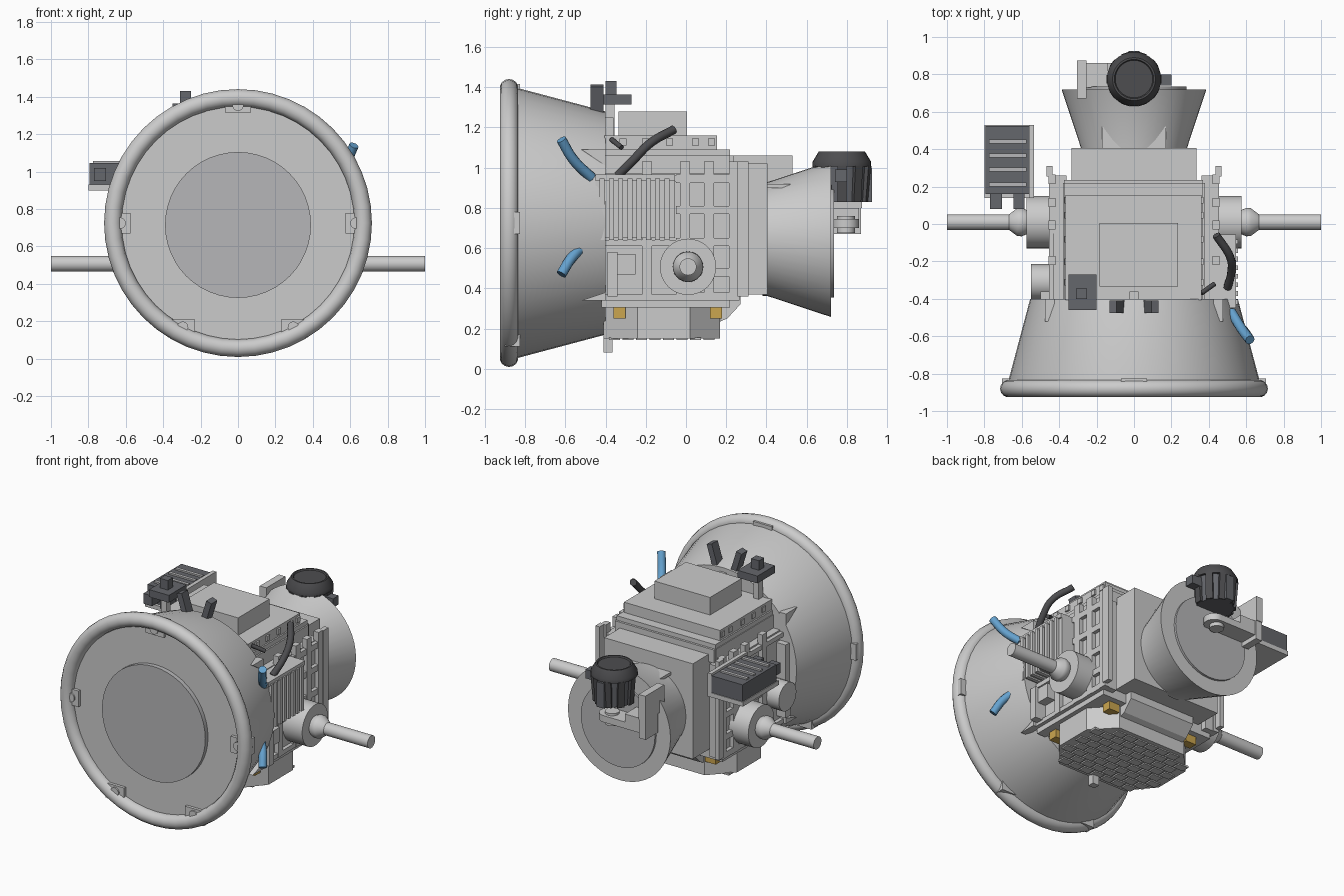
import bpy, bmesh, math
from mathutils import Vector, Matrix


def material(name, col):
    m = bpy.data.materials.new(name)
    m.diffuse_color = (*col, 1)
    return m


DARK = material("dark_grey", (0.13, 0.135, 0.15))
BLACK = material("black_rubber", (0.075, 0.075, 0.08))
BLUE = material("blue", (0.13, 0.36, 0.62))
GOLD = material("gold", (0.6, 0.38, 0.08))
SHADE = material("shaded_grey", (0.47, 0.47, 0.48))


def finish(name, bm, mat=None, smooth=False):
    bmesh.ops.recalc_face_normals(bm, faces=bm.faces)
    me = bpy.data.meshes.new(name)
    bm.to_mesh(me)
    bm.free()
    ob = bpy.data.objects.new(name, me)
    bpy.context.collection.objects.link(ob)
    if mat:
        me.materials.append(mat)
    if smooth:
        bpy.ops.object.select_all(action='DESELECT')
        ob.select_set(True)
        bpy.context.view_layer.objects.active = ob
        bpy.ops.object.shade_smooth_by_angle(angle=math.radians(35))
    return ob


def boxes(name, items, mat=None, mirror=False, tilt=0):
    """Several boxes (x0, x1, y0, y1, z0, z1) in one object, optionally leaning outward."""
    bm = bmesh.new()
    for x0, x1, y0, y1, z0, z1 in items:
        for s in ((1, -1) if mirror else (1,)):
            mtx = Matrix.Translation((s * (x0 + x1) / 2, (y0 + y1) / 2, (z0 + z1) / 2))
            mtx = mtx @ Matrix.Rotation(s * tilt, 4, 'Y') @ Matrix.Diagonal((x1 - x0, y1 - y0, z1 - z0, 1))
            bmesh.ops.create_cube(bm, size=1, matrix=mtx)
    return finish(name, bm, mat)


def lathe(name, profile, axis, centre, mat=None, n=40):
    """Spin (radius, height) pairs round an axis, closing both ends."""
    bm = bmesh.new()
    rot = Vector((0, 0, 1)).rotation_difference(Vector(axis)).to_matrix()
    rings = [[bm.verts.new(Vector(centre) + rot @ Vector((
        r * math.cos(2 * math.pi * i / n), r * math.sin(2 * math.pi * i / n), h)))
        for i in range(n)] for r, h in profile]
    for a, b in zip(rings, rings[1:]):
        for i in range(n):
            bm.faces.new((a[i], a[(i + 1) % n], b[(i + 1) % n], b[i]))
    bm.faces.new(rings[0])
    bm.faces.new(rings[-1])
    return finish(name, bm, mat, True)


def prism(name, pts, vec, mat=None):
    """Extrude a flat outline along a vector."""
    bm = bmesh.new()
    a = [bm.verts.new(p) for p in pts]
    b = [bm.verts.new(Vector(p) + Vector(vec)) for p in pts]
    bm.faces.new(a)
    bm.faces.new(b)
    for i in range(len(a)):
        j = (i + 1) % len(a)
        bm.faces.new((a[i], a[j], b[j], b[i]))
    return finish(name, bm, mat)


def hose(name, pts, r, mat):
    cu = bpy.data.curves.new(name, 'CURVE')
    cu.dimensions = '3D'
    cu.bevel_depth, cu.bevel_resolution, cu.use_fill_caps = r, 3, True
    sp = cu.splines.new('BEZIER')
    sp.bezier_points.add(len(pts) - 1)
    for p, co in zip(sp.bezier_points, pts):
        p.co = co
        p.handle_left_type = p.handle_right_type = 'AUTO'
    cu.materials.append(mat)
    bpy.context.collection.objects.link(bpy.data.objects.new(name, cu))


# Front bell, lens and rim
C = 0.725
lathe("front_bell", [(0.555, -0.40), (0.672, -0.84), (0.672, -0.88)], (0, 1, 0), (0, 0, C), n=48)
lathe("front_lens", [(0.39, -0.87), (0.39, -0.91)], (0, 1, 0), (0, 0, C - 0.01), SHADE, 48)
bpy.ops.mesh.primitive_torus_add(major_segments=48, minor_segments=14, major_radius=0.669, minor_radius=0.047,
                                 location=(0, -0.88, C), rotation=(math.pi / 2, 0, 0))
bpy.context.object.name = "front_rim"
bpy.ops.object.shade_smooth_by_angle(angle=math.radians(40))
for i, deg in enumerate((90, 0, 180, -62, -118)):
    ux, uz = math.cos(math.radians(deg)), math.sin(math.radians(deg))
    x, z = 0.64 * ux, C + 0.64 * uz
    w, h = (0.065, 0.055) if abs(ux) > 0.9 else (0.07, 0.05)
    boxes(f"rim_clip_{i}", [(x - w, x + w, -0.90, -0.825, z - h, z + h)])
    lathe(f"rim_clip_knob_{i}", [(0.03, -0.91), (0.03, -0.87)], (0, 1, 0), (0.63 * ux, 0, C + 0.63 * uz), n=16)

# Main housing with stepped roof
boxes("main_housing", [(-0.38, 0.38, -0.45, 0.22, 0.33, 1.06), (-0.43, 0.43, -0.42, 0.22, 0.34, 0.97)])
boxes("roof_steps", [(-0.375, 0.37, -0.41, 0.22, 1.04, 1.09), (-0.365, 0.36, -0.405, 0.155, 1.09, 1.16),
                     (-0.185, 0.235, -0.335, 0.005, 1.16, 1.28), (-0.375, 0.37, 0.19, 0.235, 0.97, 1.06)])
boxes("roof_studs", [(0.36, 0.372, y, y + 0.035, 1.11, 1.145) for y in (-0.33, -0.22, -0.10, 0.03, 0.11)], mirror=True)

# Lattice on both side walls
boxes("side_lattice",
      [(0.42, 0.458, y, y + 0.05, 0.34, 1.03) for y in (-0.22, -0.03, 0.09, 0.215)] +
      [(0.42, 0.455, -0.05, 0.26, z, z + 0.04) for z in (0.34, 0.46, 0.61, 0.77, 0.925)] +
      [(0.42, 0.455, -0.42, -0.05, z, z + 0.03) for z in (0.34, 0.61, 0.93)] +
      [(0.435, 0.467, 0.255, 0.31, 0.36, 1.03), (0.36, 0.43, 0.22, 0.26, 0.34, 0.97)], mirror=True)
for s in (-1, 1):
    for z, dz in ((0.34, 0.04), (1.09, -0.08)):
        prism(f"corner_gusset_{s}_{z}", [(s * 0.475, -0.52, z), (s * 0.475, -0.40, z), (s * 0.475, -0.40, z + dz)],
              (-s * 0.05, 0, 0))

# Trunnions, right radiator and left side drum
for s, side in ((1, "right"), (-1, "left")):
    lathe(f"trunnion_{side}", [(0.14, 0.42), (0.14, 0.575), (0.065, 0.575), (0.076, 0.60), (0.074, 0.625),
                               (0.042, 0.668), (0.042, 1.0)], (s, 0, 0), (0, 0.01, 0.507), n=32)
boxes("radiator_fins", [(0.42, 0.555, -0.43 + i * 0.046, -0.405 + i * 0.046, 0.64, 0.945) for i in range(8)])
boxes("radiator_core", [(0.42, 0.535, -0.45, -0.055, 0.65, 0.94), (0.42, 0.545, -0.45, -0.055, 0.935, 0.965)])
boxes("right_side_boxes", [(0.42, 0.49, -0.38, -0.25, 0.47, 0.57), (0.42, 0.51, -0.39, -0.34, 0.36, 0.58)])
lathe("left_drum", [(0.095, 0.42), (0.095, 0.55)], (-1, 0, 0), (0, -0.31, 0.58), n=24)
boxes("left_side_posts", [(-0.50, -0.42, -0.42, -0.36, 0.40, 0.90)])

# Belly: chassis plate, chamfered block, staggered tiles, gold mounts
boxes("chassis_plate", [(-0.43, 0.43, -0.42, 0.22, 0.305, 0.345)])
pts = [(-0.26, -0.41), (0.26, -0.41), (0.40, -0.24), (0.40, 0.02), (0.26, 0.17), (-0.26, 0.17), (-0.40, 0.02),
       (-0.40, -0.24)]
prism("belly_block", [(x, y, 0.15) for x, y in pts], (0, 0, 0.16))
tiles = []
for r in range(8):
    for c in range(-4, 5):
        x, y = c * 0.085 + (r % 2) * 0.042, -0.355 + r * 0.067
        if abs(x) + abs(y + 0.12) < 0.53 and abs(x) < 0.36:
            tiles.append((x - 0.036, x + 0.036, y - 0.028, y + 0.028, 0.142, 0.155))
boxes("belly_tiles", tiles)
boxes("gold_mounts", [(0.30, 0.38, -0.36, -0.30, 0.25, 0.305), (0.27, 0.35, 0.12, 0.18, 0.25, 0.305)], GOLD, True)
prism("belly_hatch", [(-0.25, 0.17, 0.235), (-0.25, 0.205, 0.25), (-0.25, 0.27, 0.32), (-0.25, 0.27, 0.37),
                      (-0.25, 0.17, 0.37)], (0.5, 0, 0))
boxes("belly_pin", [(-0.025, 0.025, -0.41, -0.365, 0.08, 0.33)])

# Rear neck, rear cone and rear lens
boxes("rear_neck", [(-0.335, 0.335, 0.20, 0.405, 0.37, 1.02), (-0.17, 0.17, 0.40, 0.52, 0.90, 0.92)])
lathe("rear_cone", [(0.283, 0.38), (0.283, 0.405), (0.387, 0.72)], (0, 1, 0), (0, 0, 0.645), n=48)
lathe("rear_lens", [(0.28, 0.71), (0.28, 0.735)], (0, 1, 0), (0, 0, 0.635), SHADE, 40)

# Dark ribbed cap with swing bracket
K = (0, 0.775, 0)
lathe("cap_body", [(0.118, 0.83), (0.13, 1.02)], (0, 0, 1), K, DARK, 32)
lathe("cap_lid", [(0.145, 1.005), (0.145, 1.03), (0.115, 1.08), (0.105, 1.08), (0.10, 1.072)], (0, 0, 1), K, BLACK, 32)
bm = bmesh.new()
for i in range(10):
    m = Matrix.Translation(K) @ Matrix.Rotation(i * math.pi / 5, 4, 'Z') @ Matrix.Translation((0.127, 0, 0.92))
    m = m @ Matrix.Rotation(0.08, 4, 'Y') @ Matrix.Diagonal((0.025, 0.045, 0.18, 1))
    bmesh.ops.create_cube(bm, size=1, matrix=m)
finish("cap_ribs", bm, BLACK)
boxes("cap_clips", [(0.12, 0.20, 0.74, 0.80, 0.93, 0.99), (-0.03, 0.03, 0.88, 0.925, 0.83, 1.0)], DARK)
boxes("bracket", [(-0.305, -0.255, 0.67, 0.875, 0.80, 0.97), (-0.305, -0.255, 0.735, 0.87, 0.67, 0.80),
                  (-0.26, -0.14, 0.73, 0.86, 0.70, 0.80), (-0.26, 0.02, 0.73, 0.86, 0.70, 0.745)])
lathe("bracket_arm_end", [(0.065, 0.70), (0.065, 0.745)], (0, 0, 1), (0.02, 0.795, 0), n=24)
lathe("bracket_pivot", [(0.045, 0.675), (0.045, 0.76)], (0, 0, 1), (0.0, 0.795, 0), n=20)

# Slatted box on the left rear
boxes("vent_box", [(-0.795, -0.56, 0.16, 0.525, 0.91, 1.045), (-0.77, -0.705, 0.08, 0.17, 0.95, 1.02),
                   (-0.645, -0.585, 0.08, 0.17, 0.95, 1.02)], DARK)
boxes("vent_frame", [(-0.80, -0.535, 0.14, 0.53, 0.90, 0.93), (-0.562, -0.535, 0.14, 0.53, 0.905, 1.06)])
boxes("vent_slats", [(-0.775, -0.575, y, y + 0.022, 1.04, 1.056) for y in (0.20, 0.28, 0.355, 0.43)], SHADE)

# Top sight and dark prongs on the bell
boxes("top_sight", [(-0.35, -0.20, -0.46, -0.27, 1.315, 1.365), (-0.31, -0.25, -0.40, -0.345, 1.36, 1.43)], DARK)
boxes("sight_stem", [(-0.30, -0.26, -0.40, -0.355, 1.05, 1.32), (-0.025, 0.025, -0.41, -0.36, 1.10, 1.25)])
boxes("bell_prongs", [(0.07, 0.11, -0.475, -0.41, 1.26, 1.41)], DARK, True, 0.3)

# Hoses
hose("upper_blue_hose", [(0.62, -0.62, 1.14), (0.575, -0.56, 1.04), (0.52, -0.47, 0.95)], 0.026, BLUE)
hose("lower_blue_hose", [(0.62, -0.62, 0.47), (0.585, -0.57, 0.55), (0.53, -0.51, 0.61)], 0.026, BLUE)
hose("black_hose", [(0.44, -0.06, 1.19), (0.515, -0.18, 1.12), (0.52, -0.26, 1.04), (0.50, -0.34, 0.96)], 0.022, BLACK)
hose("short_black_hose", [(0.36, -0.37, 1.14), (0.43, -0.32, 1.10)], 0.013, BLACK)
